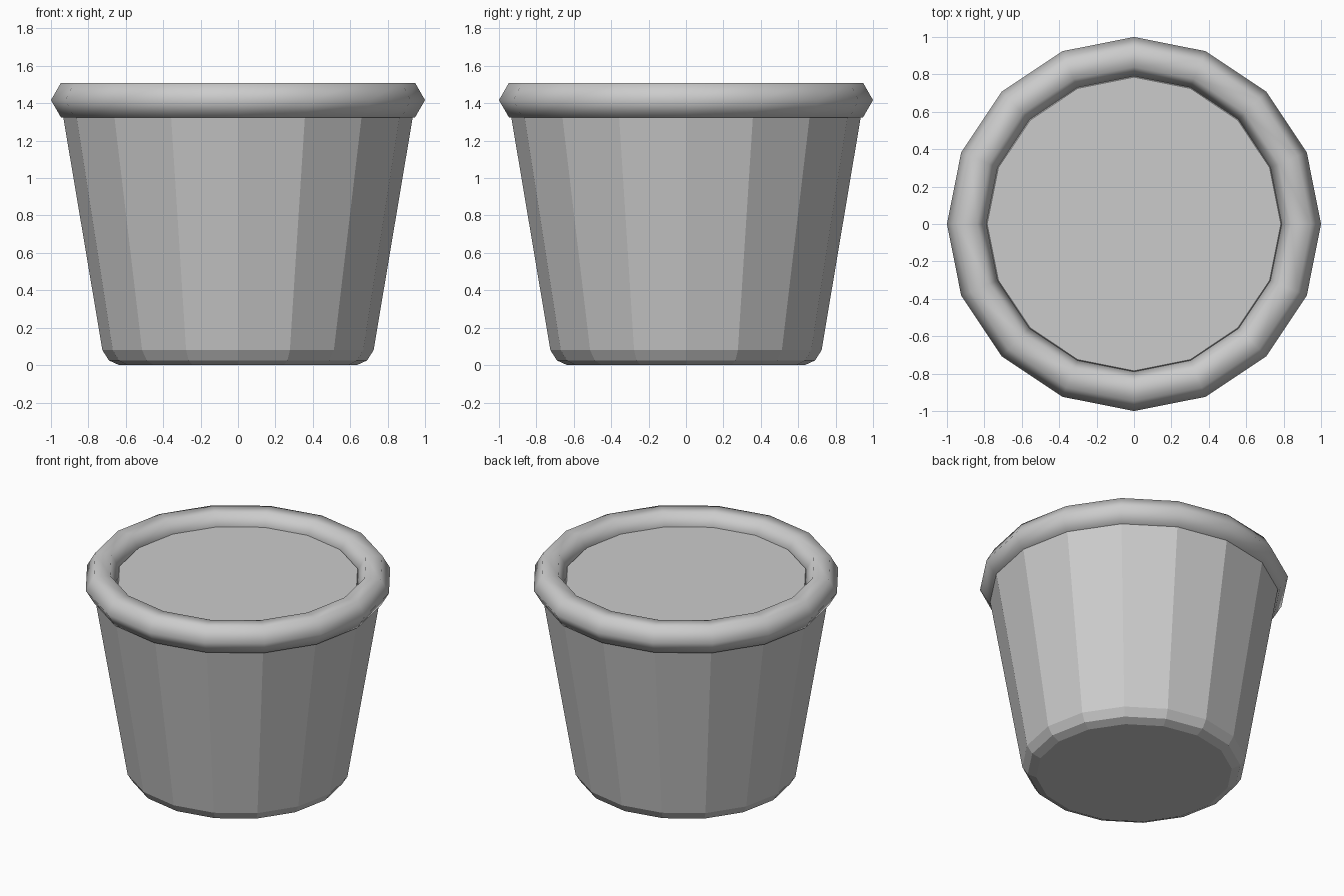
import bpy
import bmesh
import math

SIDES = 16

cube = bpy.data.objects.get("Cube")
if cube:
    bpy.data.objects.remove(cube, do_unlink=True)

# One plain grey for the whole pot
grey = bpy.data.materials.new("light grey")
grey.use_nodes = True
colour = (0.6, 0.6, 0.6, 1)
grey.diffuse_color = colour
grey.node_tree.nodes["Principled BSDF"].inputs["Base Color"].default_value = colour


def lathe(name, profile, loop=False, smooth=False):
    """Turn a (radius, height) profile, listed bottom up on the outside, about z."""
    bm = bmesh.new()
    rings = []
    for r, z in profile:
        angles = [math.tau * i / SIDES for i in range(SIDES)]
        rings.append([bm.verts.new((r * math.cos(a), r * math.sin(a), z)) for a in angles])
    pairs = list(zip(rings, rings[1:]))
    if loop:
        pairs.append((rings[-1], rings[0]))
    else:
        bm.faces.new(rings[0][::-1])
        bm.faces.new(rings[-1])
    for low, high in pairs:
        for i in range(SIDES):
            j = (i + 1) % SIDES
            bm.faces.new((low[i], low[j], high[j], high[i]))
    for face in bm.faces:
        face.smooth = smooth
    mesh = bpy.data.meshes.new(name)
    bm.to_mesh(mesh)
    bm.free()
    mesh.materials.append(grey)
    obj = bpy.data.objects.new(name, mesh)
    bpy.context.collection.objects.link(obj)
    return obj


# Tapered body with a rounded foot, ending inside the rim
lathe("pot_body", [(0.635, 0), (0.69, 0.025), (0.725, 0.08), (0.945, 1.39)])

# Rolled rim with a six-sided section
RIM_RADIUS, RIM_THICK, RIM_Z = 0.893, 0.107, 1.417
section = [(RIM_RADIUS + RIM_THICK * math.cos(math.tau * k / 6),
            RIM_Z + RIM_THICK * math.sin(math.tau * k / 6)) for k in range(6)]
lathe("rim", section, loop=True, smooth=True)

# Flat filling with a small bevelled edge
lathe("soil", [(0.8, 1.35), (0.8, 1.41), (0.785, 1.43)])
